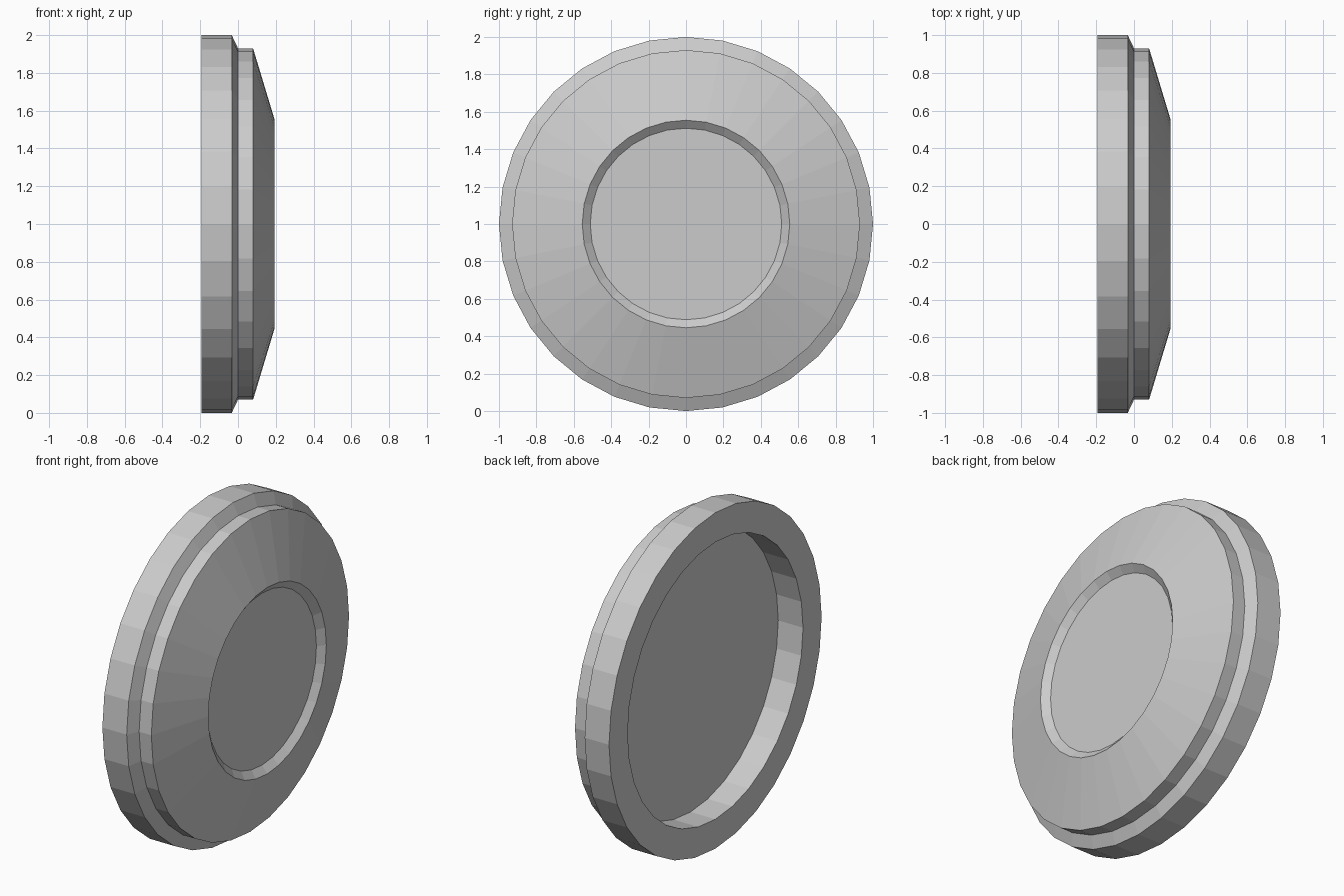
import bpy, bmesh, math

if "Cube" in bpy.data.objects:
    bpy.data.objects.remove(bpy.data.objects["Cube"])

SIDES = 32

# Half cross-section (x along the axis, radius), from the rear floor round to the front dish
PROFILE = [
    (-0.03, 0.825),   # rear recess floor edge
    (-0.193, 0.825),  # rear lip, inside
    (-0.193, 1.0),    # rear lip, outside
    (-0.033, 1.0),    # outer rim
    (0.0, 0.93),      # chamfer
    (0.08, 0.93),     # step band
    (0.193, 0.555),   # sloped front
    (0.158, 0.512),   # front recess floor edge
]


def lathe_x(name, profile, centre_z):
    """Turn a profile around the x axis and cap both ends."""
    bm = bmesh.new()
    rings = []
    for x, r in profile:
        ring = []
        for i in range(SIDES):
            a = math.tau * i / SIDES
            ring.append(bm.verts.new((x, r * math.cos(a), centre_z + r * math.sin(a))))
        rings.append(ring)
    for a, b in zip(rings, rings[1:]):
        for i in range(SIDES):
            j = (i + 1) % SIDES
            bm.faces.new((a[i], a[j], b[j], b[i]))
    bm.faces.new(rings[0])
    bm.faces.new(rings[-1])
    bmesh.ops.recalc_face_normals(bm, faces=bm.faces)
    mesh = bpy.data.meshes.new(name)
    bm.to_mesh(mesh)
    bm.free()
    obj = bpy.data.objects.new(name, mesh)
    bpy.context.collection.objects.link(obj)
    return obj


# Round cap with a hollow back and a dished front
lathe_x("round_cap", PROFILE, 1.0)
